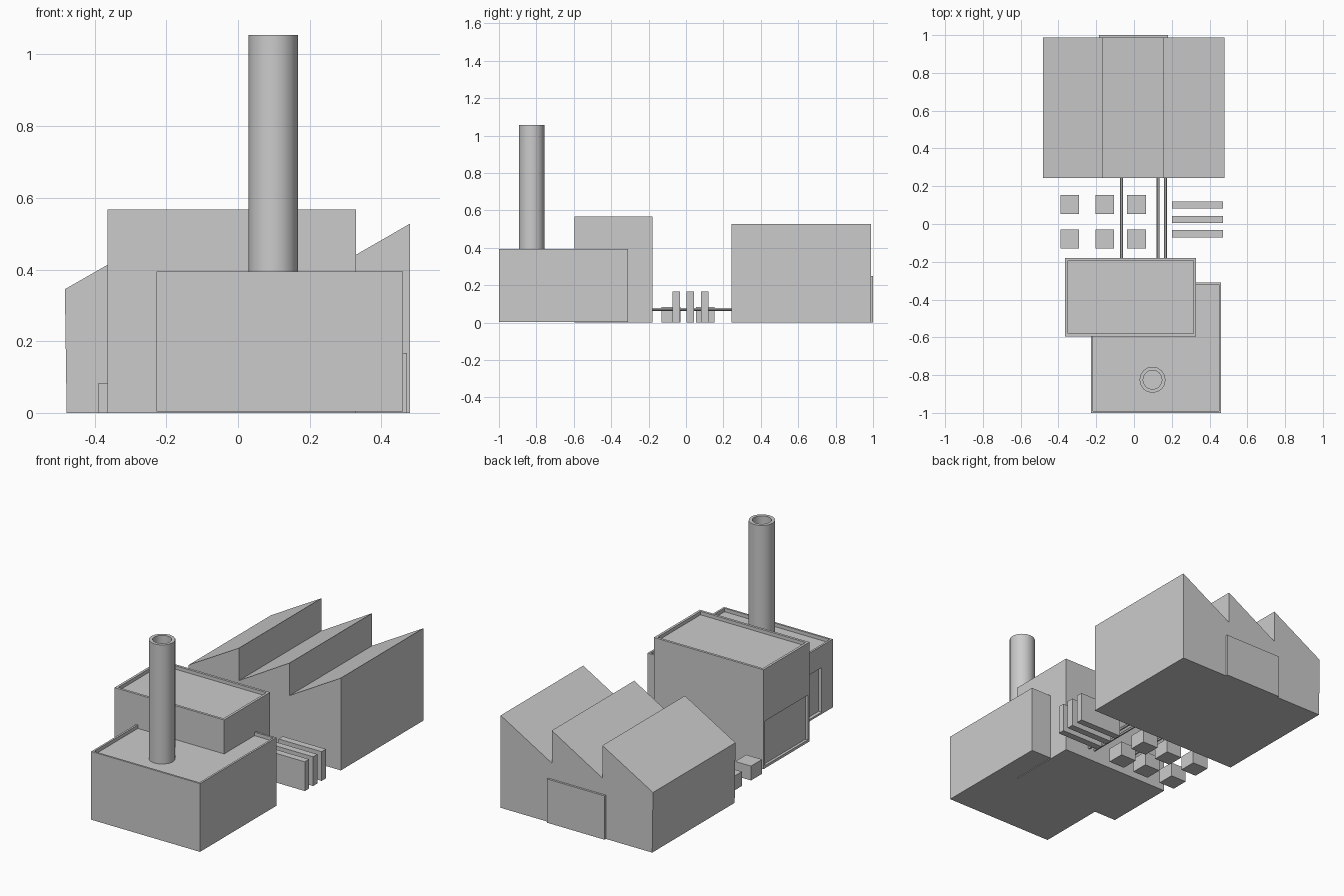
import bpy, bmesh
from math import cos, sin, pi

if "Cube" in bpy.data.objects:
    bpy.data.objects.remove(bpy.data.objects["Cube"])


def finish(name, bm):
    bmesh.ops.recalc_face_normals(bm, faces=bm.faces)
    me = bpy.data.meshes.new(name)
    bm.to_mesh(me)
    bm.free()
    ob = bpy.data.objects.new(name, me)
    bpy.context.collection.objects.link(ob)
    return ob


def box(name, x0, x1, y0, y1, z0, z1, rim=0, drop=0):
    """Box from bounds; rim > 0 sinks the roof inside a parapet."""
    bm = bmesh.new()
    bmesh.ops.create_cube(bm, size=1)
    for v in bm.verts:
        v.co = (x1 if v.co.x > 0 else x0, y1 if v.co.y > 0 else y0, z1 if v.co.z > 0 else z0)
    if rim:
        bm.normal_update()
        top = max(bm.faces, key=lambda f: f.calc_center_median().z)
        bmesh.ops.inset_region(bm, faces=[top], thickness=rim)
        new = bmesh.ops.extrude_face_region(bm, geom=[top])["geom"]
        bmesh.ops.delete(bm, geom=[top], context='FACES')
        for v in new:
            if isinstance(v, bmesh.types.BMVert):
                v.co.z -= drop
    return finish(name, bm)


def cut(ob, name, *bounds):
    cutter = box(name, *bounds)
    cutter.hide_render = True
    cutter.hide_viewport = True
    cutter.display_type = 'WIRE'
    mod = ob.modifiers.new(name, 'BOOLEAN')
    mod.operation = 'DIFFERENCE'
    mod.solver = 'EXACT'
    mod.object = cutter


def lathe(name, center, profile, n):
    """Revolve (radius, z) points around a vertical axis, capping both ends."""
    bm = bmesh.new()
    rings = [[bm.verts.new((center[0] + r * cos(2 * pi * i / n), center[1] + r * sin(2 * pi * i / n), z))
              for i in range(n)] for r, z in profile]
    for a, b in zip(rings, rings[1:]):
        for i in range(n):
            j = (i + 1) % n
            bm.faces.new((a[i], a[j], b[j], b[i])).smooth = True
    bm.faces.new(rings[0])
    bm.faces.new(rings[-1])
    ob = finish(name, bm)
    bpy.ops.object.select_all(action='DESELECT')
    ob.select_set(True)
    bpy.context.view_layer.objects.active = ob
    bpy.ops.object.shade_smooth_by_angle(angle=pi / 5)
    return ob


# Sawtooth hall: profile extruded along y
profile = [(-0.478, 0), (0.48, 0), (0.48, 0.528), (0.157, 0.342), (0.157, 0.528),
           (-0.163, 0.342), (-0.163, 0.528), (-0.483, 0.345)]
bm = bmesh.new()
face = bm.faces.new([bm.verts.new((x, 0.243, z)) for x, z in profile])
ext = bmesh.ops.extrude_face_region(bm, geom=[face])["geom"]
bmesh.ops.translate(bm, vec=(0, 0.745, 0), verts=[v for v in ext if isinstance(v, bmesh.types.BMVert)])
finish("sawtooth_hall", bm)
box("hall_back_door", -0.185, 0.18, 0.98, 1.0, 0.0, 0.25)

# Flat-roofed blocks with parapets and recessed side doors
low = box("low_block", -0.228, 0.46, -1.0, -0.31, 0.004, 0.394, 0.016, 0.02)
cut(low, "low_door_cutter", -0.3, -0.209, -0.9, -0.65, 0.015, 0.27)
tall = box("tall_block", -0.364, 0.329, -0.595, -0.18, 0.0, 0.568, 0.02, 0.02)
cut(tall, "tall_door_cutter", -0.45, -0.349, -0.58, -0.195, 0.015, 0.27)

# Hollow chimney
lathe("chimney", (0.098, -0.825),
      [(0.069, 0.37), (0.069, 1.055), (0.05, 1.055), (0.05, 0.95)], 16)

# Pipes linking the blocks
for i, x in enumerate((-0.065, 0.128, 0.166)):
    bpy.ops.mesh.primitive_cylinder_add(vertices=12, radius=0.008, depth=0.45,
                                        location=(x, 0.032, 0.071), rotation=(pi / 2, 0, 0))
    bpy.context.object.name = f"pipe_{i + 1}"
    bpy.ops.object.shade_smooth_by_angle()

# Yard crates
for x in (-0.39, -0.205, -0.037):
    for y in (-0.13, 0.053):
        box("crate", x, x + 0.1, y, y + 0.1, 0, 0.082)

# Stacked panels
for y in (-0.071, 0.004, 0.081):
    box("upright_panel", 0.2, 0.472, y, y + 0.039, 0, 0.167)
